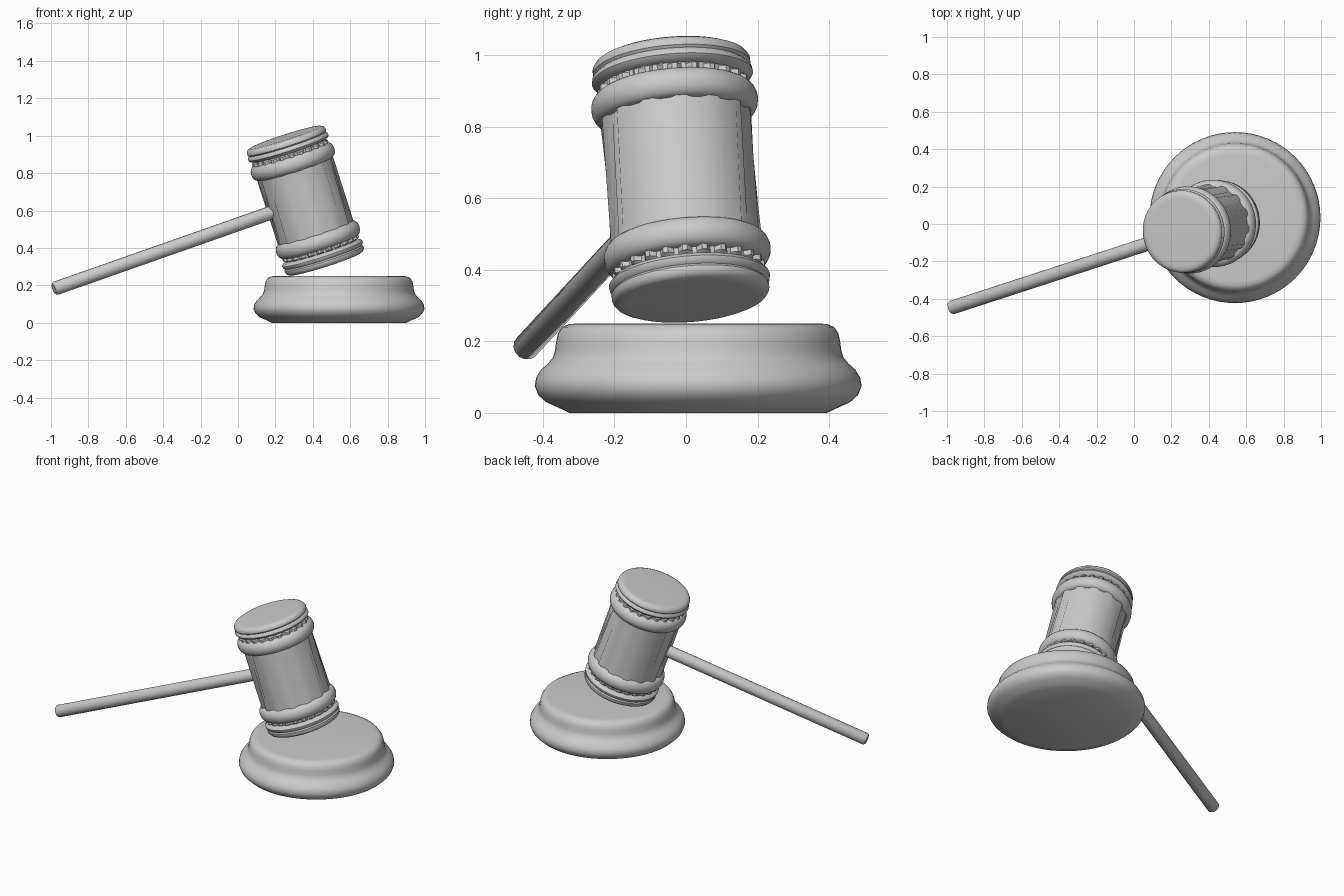
import bpy, bmesh
from math import sin, cos, pi, radians
from mathutils import Matrix, Vector

if "Cube" in bpy.data.objects:
    bpy.data.objects.remove(bpy.data.objects["Cube"])


def lathe(name, profile, sides, matrix, radius=None, angle=40):
    """Spin (r, z) points about z; radius(r, row, column) may vary the radius."""
    bm = bmesh.new()
    rows = []
    for k, (r, z) in enumerate(profile):
        row = []
        for i in range(sides):
            a = 2 * pi * i / sides
            q = radius(r, k, i) if radius else r
            row.append(bm.verts.new((q * cos(a), q * sin(a), z)))
        rows.append(row)
    for lo, hi in zip(rows, rows[1:]):
        for i in range(sides):
            j = (i + 1) % sides
            bm.faces.new((lo[i], lo[j], hi[j], hi[i]))
    bm.faces.new(rows[0][::-1])
    bm.faces.new(rows[-1])
    bm.normal_update()
    mesh = bpy.data.meshes.new(name)
    bm.to_mesh(mesh)
    bm.free()
    ob = bpy.data.objects.new(name, mesh)
    bpy.context.collection.objects.link(ob)
    ob.matrix_world = matrix
    bpy.ops.object.select_all(action='DESELECT')
    ob.select_set(True)
    bpy.context.view_layer.objects.active = ob
    bpy.ops.object.shade_smooth_by_angle(angle=radians(angle))
    return ob


def frame(origin, direction):
    q = Vector(direction).to_track_quat('Z', 'Y')
    return Matrix.Translation(origin) @ q.to_matrix().to_4x4()


# Round sounding block
lathe("sounding_block", [
    (0.36, 0), (0.385, 0.012), (0.425, 0.03), (0.447, 0.05), (0.457, 0.075),
    (0.453, 0.098), (0.44, 0.12), (0.42, 0.138), (0.406, 0.155), (0.4, 0.175),
    (0.397, 0.2), (0.392, 0.222), (0.38, 0.24), (0.362, 0.248), (0.34, 0.25)],
    64, Matrix.Translation((0.54, 0.034, 0)))

# Tilted head: fluted barrel with alternating tapered wedges
head = frame((0.36, -0.014, 0.653), (-0.304, -0.08, 0.948))


def wedge(r, row, col):
    return r + (0.007 if (col // 2 + row) % 2 else -0.007)


lathe("barrel", [(0.206, -0.22), (0.206, 0.22)], 56, head, wedge, 60)

# Ring, toothed band and cap repeated at both ends
ring = [(0.202 + 0.032 * cos(a), 0.22 + 0.042 * sin(a))
        for a in [-pi / 2 + pi * k / 10 for k in range(11)]]
cap = [(0.195, 0.28), (0.217, 0.287), (0.226, 0.298), (0.224, 0.31),
       (0.215, 0.318), (0.221, 0.325), (0.221, 0.338), (0.213, 0.35),
       (0.2, 0.356), (0.18, 0.357)]


def tooth(r, row, col):
    return r + (0.016 if col % 4 < 2 and row < 2 else 0)


for end, turn in (("top", 0), ("bottom", pi)):
    m = head @ Matrix.Rotation(turn, 4, 'X')
    lathe("ring_" + end, ring, 40, m)
    lathe("toothed_band_" + end,
          [(0.197, 0.24), (0.197, 0.275), (0.197, 0.283), (0.197, 0.3)],
          96, m, tooth)
    lathe("cap_" + end, cap, 40, m)

# Straight handle, running into the barrel
tip = Vector((-0.984, -0.45, 0.181))
aim = Vector((1, 0.325, 0.351))
lathe("handle", [(0.029, 0), (0.037, 0.01), (0.037, 1.4)], 14, frame(tip, aim))
